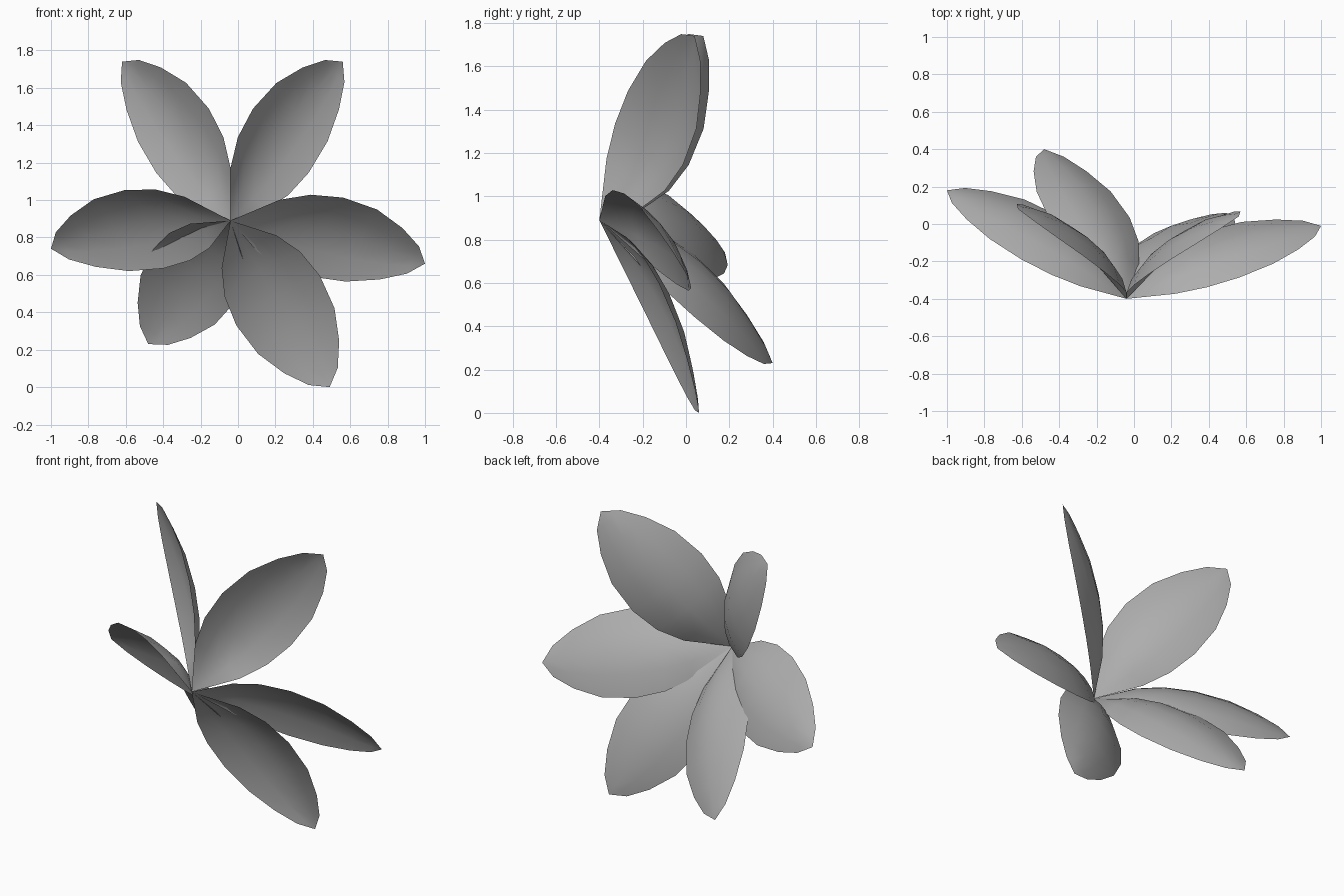
import bpy
import bmesh
from math import cos, sin, radians
from mathutils import Vector

cube = bpy.data.objects.get("Cube")
if cube:
    bpy.data.objects.remove(cube)

# Petal colour
grey = bpy.data.materials.new("petal_grey")
grey.use_nodes = True
grey.diffuse_color = (0.42, 0.42, 0.42, 1)
grey.node_tree.nodes["Principled BSDF"].inputs["Base Color"].default_value = (0.42, 0.42, 0.42, 1)

CENTRE = Vector((-0.04, -0.40, 0.89))
BACK = Vector((0, 1, 0))

# Stations along a petal: position, half width, backward bow of the midrib
STATIONS = [(0.2, 0.17, 0.085), (0.34, 0.235, 0.115), (0.5, 0.26, 0.12),
            (0.68, 0.238, 0.10), (0.83, 0.17, 0.06), (0.94, 0.09, 0.025)]
ACROSS = [-1, -0.5, 0, 0.5, 1]
EDGE_BOW = 0.42  # share of the bow left at the petal's edges


def petal(name, tip, roll, flip):
    """Cupped petal from the centre to its tip, rolled about its own axis."""
    chord = Vector(tip) - CENTRE
    side = Vector((-chord.z, 0, chord.x)).normalized() * flip
    behind = (BACK - chord * (BACK.dot(chord) / chord.length_squared)).normalized()
    c, s = cos(radians(roll)), sin(radians(roll))
    across = side * c - behind * s
    normal = behind * c + side * s

    bm = bmesh.new()
    base = bm.verts.new(CENTRE)
    end = bm.verts.new(Vector(tip))
    rows = []
    for t, width, bow in STATIONS:
        rows.append([bm.verts.new(CENTRE + chord * t + across * (k * width)
                                  + normal * bow * (1 - (1 - EDGE_BOW) * k * k))
                     for k in ACROSS])
    for i in range(len(ACROSS) - 1):
        bm.faces.new((base, rows[0][i], rows[0][i + 1]))
        for a, b in zip(rows, rows[1:]):
            bm.faces.new((a[i], b[i], b[i + 1], a[i + 1]))
        bm.faces.new((rows[-1][i], end, rows[-1][i + 1]))
    bmesh.ops.recalc_face_normals(bm, faces=bm.faces)
    bm.normal_update()
    if sum((f.normal.dot(normal) for f in bm.faces)) > 0:
        bmesh.ops.reverse_faces(bm, faces=bm.faces)
    for f in bm.faces:
        f.smooth = True
    mesh = bpy.data.meshes.new(name)
    bm.to_mesh(mesh)
    bm.free()
    mesh.materials.append(grey)
    bpy.context.collection.objects.link(bpy.data.objects.new(name, mesh))


# Six petals; the flip picks the edge that is rolled forward
petal("upper_right_petal", (-0.62, 0.08, 1.74), 35, -1)
petal("upper_left_petal", (0.56, 0.04, 1.74), 32, 1)
petal("middle_right_petal", (-1.0, 0.18, 0.74), 31, -1)
petal("middle_left_petal", (1.0, -0.01, 0.66), 30, 1)
petal("lower_right_petal", (-0.48, 0.40, 0.23), 0, 1)
petal("lower_left_petal", (0.49, 0.06, 0.0), 0, 1)
